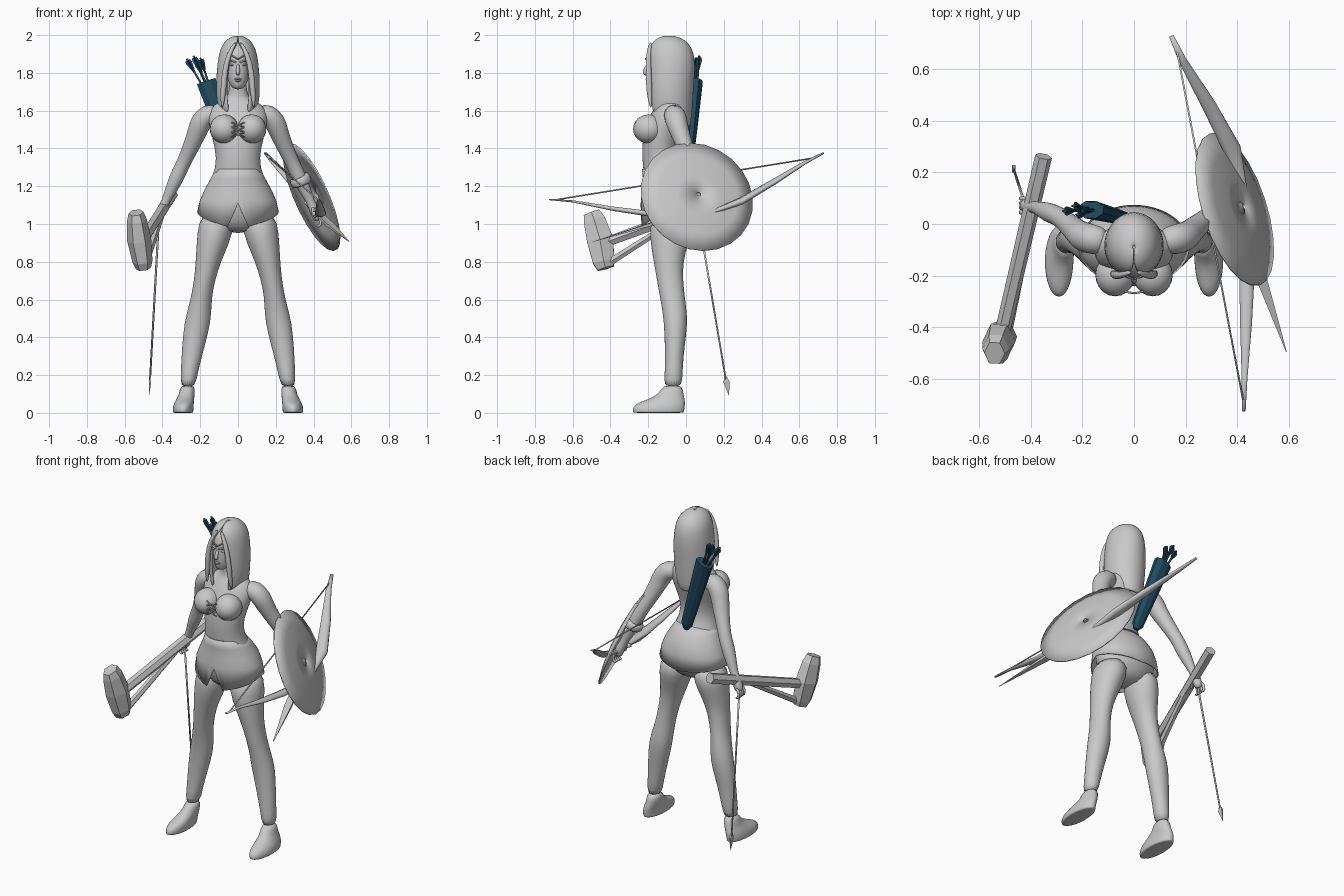
import bpy, bmesh, math
from mathutils import Vector, Matrix

cube = bpy.data.objects.get("Cube")
if cube:
    bpy.data.objects.remove(cube)


def material(name, colour):
    mat = bpy.data.materials.new(name)
    mat.use_nodes = True
    mat.diffuse_color = colour
    bsdf = next(n for n in mat.node_tree.nodes if n.type == 'BSDF_PRINCIPLED')
    bsdf.inputs["Base Color"].default_value = colour
    return mat


GREY = material("plain_grey", (0.588, 0.588, 0.588, 1))
BLUE = material("quiver_blue", (0.015, 0.07, 0.12, 1))


def finish(bm, name, mat=GREY, smooth=True, subdivide=0, thickness=0):
    bmesh.ops.recalc_face_normals(bm, faces=bm.faces)
    for face in bm.faces:
        face.smooth = smooth
    mesh = bpy.data.meshes.new(name)
    bm.to_mesh(mesh)
    bm.free()
    obj = bpy.data.objects.new(name, mesh)
    bpy.context.collection.objects.link(obj)
    mesh.materials.append(mat)
    if thickness:
        shell = obj.modifiers.new("shell", 'SOLIDIFY')
        shell.thickness = thickness
        shell.offset = -1
    if subdivide:
        obj.modifiers.new("round", 'SUBSURF').levels = subdivide
        obj.modifiers["round"].render_levels = subdivide
    return obj


def loft(rings, name, closed=True, caps=True, **style):
    """Skin a list of rings of points."""
    bm = bmesh.new()
    loops = [[bm.verts.new(p) for p in ring] for ring in rings]
    count = len(loops[0])
    for low, high in zip(loops, loops[1:]):
        for i in range(count if closed else count - 1):
            j = (i + 1) % count
            bm.faces.new((low[i], low[j], high[j], high[i]))
    if caps:
        bm.faces.new(loops[0])
        bm.faces.new(loops[-1])
    return finish(bm, name, **style)


def level_loft(sections, name, side=1, count=20, **style):
    """Horizontal elliptical sections: x, y, z, half width, half depth."""
    turn = [math.tau * i / count for i in range(count)]
    rings = [[(side * (x + w * math.sin(a)), y - d * math.cos(a), z) for a in turn]
             for x, y, z, w, d in sections]
    return loft(rings, name, **style)


def tube(points, name, side=1, count=10, flat=1.0, **style):
    """Round sections along a path: x, y, z, radius."""
    path = [Vector((side * p[0], p[1], p[2])) for p in points]
    span = path[-1] - path[0]
    axis = min(range(3), key=lambda k: abs(span[k]))
    ref = Vector([float(k == axis) for k in range(3)])
    rings = []
    for i, (centre, p) in enumerate(zip(path, points)):
        along = path[min(i + 1, len(path) - 1)] - path[max(i - 1, 0)]
        u = along.cross(ref).normalized()
        v = along.cross(u).normalized()
        rings.append([centre + p[3] * (u * math.cos(a) + v * flat * math.sin(a))
                      for a in (math.tau * (k + 0.5) / count for k in range(count))])
    return loft(rings, name, **style)


def ball(name, centre, size):
    bm = bmesh.new()
    place = Matrix.Translation(centre) @ Matrix.Diagonal((*size, 1))
    bmesh.ops.create_uvsphere(bm, u_segments=20, v_segments=12, radius=1, matrix=place)
    return finish(bm, name)


# Torso and neck
level_loft([(0, -.08, .95, .09, .07), (0, -.08, 1.02, .18, .12), (0, -.08, 1.1, .2, .14),
            (0, -.09, 1.2, .165, .125), (0, -.135, 1.3, .113, .095), (0, -.14, 1.4, .122, .095),
            (0, -.115, 1.5, .15, .11), (0, -.09, 1.58, .165, .1), (0, -.08, 1.635, .13, .075),
            (0, -.08, 1.66, .065, .055), (0, -.09, 1.7, .046, .048), (0, -.1, 1.78, .045, .045)],
           "torso", subdivide=1)

# Head and face
level_loft([(0, -.165, 1.712, .02, .025), (0, -.145, 1.735, .045, .06), (0, -.125, 1.78, .062, .085),
            (0, -.105, 1.85, .074, .105), (0, -.095, 1.92, .075, .105), (0, -.09, 1.965, .05, .075)],
           "head", subdivide=1)
tube([(0, -.2, 1.85, .008), (0, -.214, 1.82, .01), (0, -.224, 1.8, .013), (0, -.205, 1.79, .01)],
     "nose", subdivide=1)
ball("upper_lip", (0, -.203, 1.768), (.02, .012, .005))
ball("lower_lip", (0, -.2, 1.758), (.016, .012, .006))
for side, label in ((-1, "right"), (1, "left")):
    ball(label + "_eye", (side * .031, -.193, 1.842), (.014, .01, .006))
    tube([(.01, -.208, 1.855, .004), (.03, -.205, 1.864, .005), (.055, -.18, 1.858, .003)],
         label + "_brow", side)
    tube([(0, -.213, 1.872, .004), (.03, -.203, 1.89, .004), (.066, -.155, 1.905, .004)],
         label + "_circlet", side, count=6)


# Long hair, parted over the face and longest at the back
def hair_ring(z, width, y, depth, opening, drop):
    steps = 28
    start = math.radians(opening)
    ring = []
    for i in range(steps + 1):
        a = start + (math.tau - 2 * start) * i / steps
        back = (1 - math.cos(a)) / 2
        ring.append((width * math.sin(a), y - depth * math.cos(a), z - drop * back))
    return ring


loft([hair_ring(*r) for r in (
    (2.0, .004, -.09, .004, 1, 0), (1.99, .045, -.09, .06, 1, 0), (1.955, .083, -.085, .105, 5, 0),
    (1.9, .104, -.08, .126, 22, 0), (1.8, .114, -.08, .128, 31, 0), (1.72, .117, -.085, .125, 34, 0),
    (1.66, .112, -.085, .12, 34, .04), (1.6, .092, -.09, .115, 36, .09))],
    "hair", closed=False, caps=False, thickness=.018, subdivide=1)
for side, label in ((-1, "right"), (1, "left")):
    tube([(.01, -.185, 1.965, .008), (.05, -.2, 1.9, .014), (.072, -.198, 1.8, .016),
          (.078, -.195, 1.7, .017), (.085, -.185, 1.61, .006)], label + "_front_lock", side, subdivide=1)

# Bust and laced front
for side, label in ((-1, "right"), (1, "left")):
    ball(label + "_bust", (side * .073, -.197, 1.503), (.077, .083, .077))
    for step in range(3):
        z = 1.46 + step * .026
        tube([(-.035, -.262, z, .004), (0, -.268, z + .012, .004), (.035, -.262, z + .025, .004)],
             label + "_lace", side, count=6)


# Skirt with a notched front hem
def hem_height(a):
    a = min(a, math.tau - a)
    if a < .25:
        return 1.11 - .5 * a
    if a < math.pi / 2:
        return .985 + .08 * (a - .25) / 1.32
    return 1.065 - .03 * (a - 1.57) / 1.57


turn = [math.tau * i / 48 for i in range(48)]
skirt_rings = [[(w * math.sin(a), y - d * math.cos(a), z) for a in turn] for y, z, w, d in (
    (-.13, 1.29, .118, .103), (-.105, 1.24, .145, .123), (-.088, 1.18, .178, .145),
    (-.085, 1.125, .202, .153))]
skirt_rings.append([(.216 * math.sin(a), -.083 - .157 * math.cos(a), hem_height(a)) for a in turn])
loft(skirt_rings, "skirt", caps=False, thickness=.006)

# Legs, boots, arms and hands
for side, label in ((-1, "right"), (1, "left")):
    level_loft([(.11, -.075, 1.06, .09, .11), (.121, -.08, .95, .096, .115), (.145, -.093, .85, .077, .088),
                (.168, -.09, .75, .06, .072), (.187, -.078, .65, .054, .068), (.2, -.065, .57, .06, .065),
                (.214, -.053, .48, .071, .064), (.237, -.06, .35, .06, .052), (.257, -.065, .22, .046, .046),
                (.267, -.07, .13, .04, .052)], label + "_leg", side, subdivide=1)
    level_loft([(.267, -.07, .15, .04, .053), (.27, -.078, .1, .041, .064), (.28, -.105, .07, .048, .1),
                (.288, -.14, .045, .054, .137), (.291, -.146, .018, .056, .139), (.291, -.146, .002, .054, .136),
                (.291, -.146, 0, .05, .13)], label + "_boot", side, subdivide=1)
    tube([(.1, -.07, 1.58, .05), (.16, -.06, 1.583, .06), (.198, -.05, 1.54, .06), (.215, -.035, 1.49, .052),
          (.248, -.005, 1.41, .045), (.29, .03, 1.32, .037), (.318, .04, 1.26, .041), (.355, .055, 1.18, .033),
          (.385, .065, 1.115, .021), (.402, .07, 1.08, .028), (.42, .072, 1.035, .028), (.427, .072, 1.02, .018)],
         label + "_arm", side, count=14, subdivide=1)
    for finger in range(4):
        y = .045 + finger * .018
        tube([(.42, y, 1.05, .01), (.44, y, 1.02, .01), (.437, y, .99, .009), (.415, y, .985, .007)],
             label + "_finger", side, count=8, subdivide=1)
    tube([(.395, .05, 1.09, .011), (.4, .03, 1.06, .011), (.41, .02, 1.03, .008)],
         label + "_thumb", side, count=8, subdivide=1)

# Bracelet on the left forearm
tube([(.322, .042, 1.25, .05), (.327, .044, 1.24, .056), (.336, .047, 1.22, .056), (.34, .049, 1.21, .05)],
     "bracelet", count=16)

# Round shield, slightly domed
normal = Vector((.876, .285, .39)).normalized()
tilt = Matrix.Translation((.4, .06, 1.147)) @ normal.to_track_quat('Z', 'Y').to_matrix().to_4x4()
disc_rings = [[tilt @ Vector((r * math.cos(a), r * math.sin(a), h)) for a in turn[::2]]
              for r, h in ((.01, .03), (.12, .025), (.22, .013), (.31, -.008))]
loft(disc_rings, "shield", caps=False, thickness=.008)

# Bow and string
tube([(.145, .727, 1.375, .01), (.19, .63, 1.325, .017), (.29, .46, 1.22, .03), (.38, .29, 1.12, .037),
      (.425, .1, 1.05, .02), (.435, 0, 1.045, .02), (.437, -.2, 1.055, .032), (.434, -.38, 1.08, .025),
      (.428, -.6, 1.12, .012), (.425, -.725, 1.13, .008)], "bow", count=8, flat=.5)
tube([(.165, .68, 1.35, .004), (.422, -.68, 1.13, .004)], "bow_string", count=6)

# Dagger in the left hand
tube([(.395, .085, 1.08, .016), (.425, 0, 1.055, .016)], "dagger_grip", count=8)
tube([(.424, .005, 1.057, .04), (.43, -.012, 1.052, .04)], "dagger_guard", count=8, flat=.4)
tube([(.43, -.012, 1.052, .026), (.49, -.2, .995, .03), (.59, -.495, .905, .002)],
     "dagger_blade", count=4, flat=.35, smooth=False)

# War hammer with a brace
tube([(-.35, .262, 1.155, .033), (-.51, -.42, .905, .03)], "hammer_handle", count=6, smooth=False)
tube([(-.402, .0, 1.055, .016), (-.49, -.4, .8, .022)], "hammer_brace", count=6, smooth=False)
tube([(-.54, -.5, 1.06, .05), (-.535, -.485, 1.02, .066), (-.523, -.455, .915, .08), (-.505, -.435, .8, .066),
      (-.5, -.425, .765, .05)], "hammer_head", count=6, flat=.8, smooth=False)

# Arrow hanging from the right hand
tube([(-.415, .055, 1.1, .006), (-.466, .212, .17, .005)], "held_arrow_shaft", count=6)
tube([(-.464, .207, .2, .004), (-.466, .214, .165, .022), (-.471, .228, .09, .001)],
     "held_arrow_head", count=4, flat=.4, smooth=False)

# Quiver with spare arrows
tube([(-.005, .01, 1.28, .018), (-.015, .014, 1.31, .036), (-.09, .035, 1.53, .046), (-.168, .055, 1.755, .056),
      (-.164, .054, 1.745, .045)], "quiver", count=8, flat=.65, mat=BLUE, smooth=False)
for x, y, z in ((-.272, .05, 1.875), (-.235, .07, 1.89), (-.2, .05, 1.88), (-.22, .035, 1.86)):
    tip = Vector((x, y, z))
    base = Vector((-.155 + (x + .235) * .4, .055, 1.7))
    tube([(*base, .006), (*tip, .006)], "spare_arrow", count=6, mat=BLUE)
    a, b = tip.lerp(base, .42), tip.lerp(base, .05)
    c = tip.lerp(base, .12)
    for flat in (.12, 6):
        size = .024 if flat < 1 else .004
        tube([(*a, size * .3), (*c, size), (*b, size * .8)], "arrow_vane", count=4, flat=flat,
             mat=BLUE, smooth=False)
